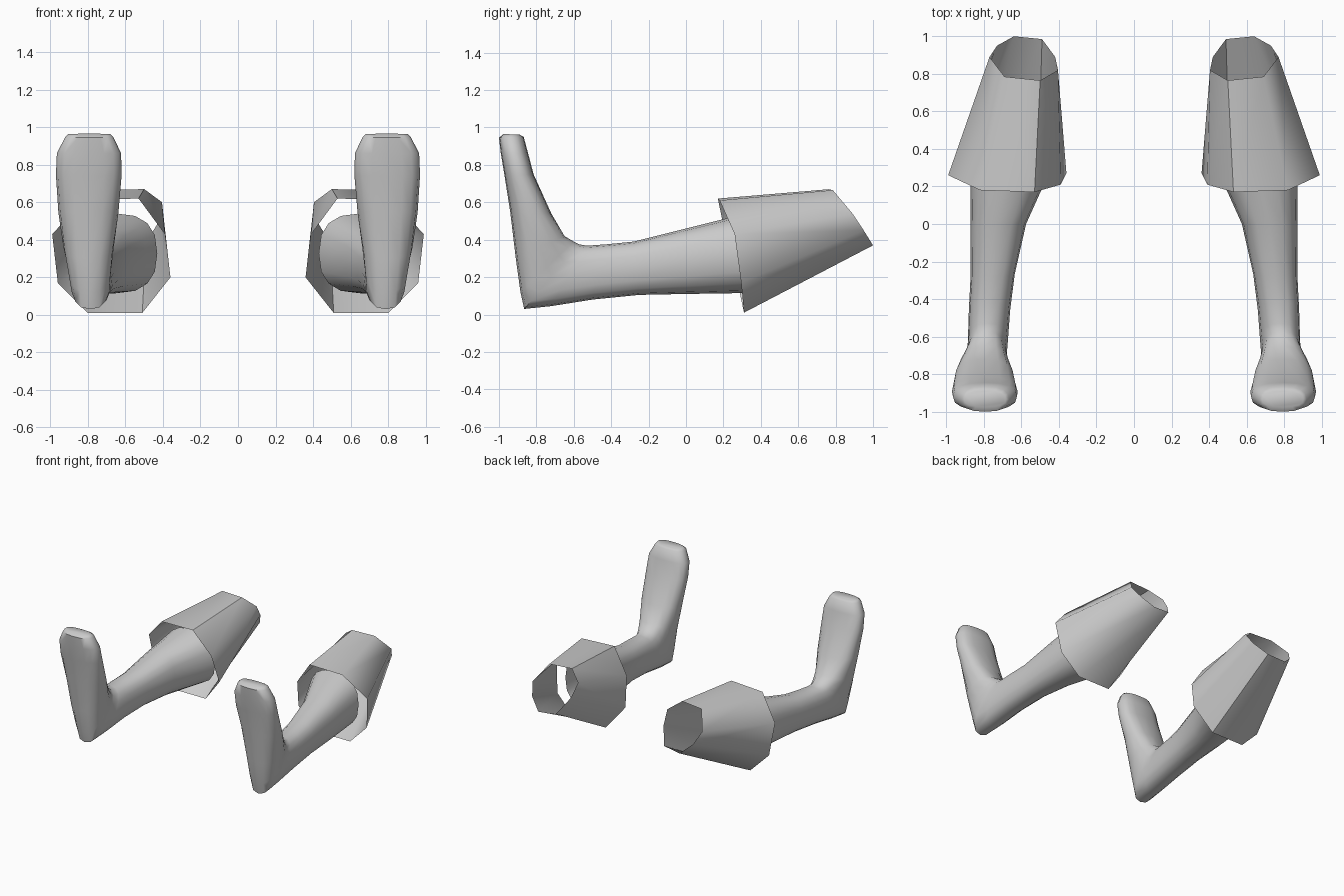
import bpy, bmesh
from math import sin, cos, pi, radians, copysign

if "Cube" in bpy.data.objects:
    bpy.data.objects.remove(bpy.data.objects["Cube"])


def loft(name, rings, cap_start=False):
    """Skin a list of equal-length point rings and mirror it across x = 0."""
    bm = bmesh.new()
    rows = [[bm.verts.new(p) for p in ring] for ring in rings]
    n = len(rows[0])
    for a, b in zip(rows, rows[1:]):
        for i in range(n):
            j = (i + 1) % n
            bm.faces.new((a[i], a[j], b[j], b[i]))
    if cap_start:
        bm.faces.new(rows[0])
    bmesh.ops.recalc_face_normals(bm, faces=bm.faces[:])
    mesh = bpy.data.meshes.new(name)
    bm.to_mesh(mesh)
    bm.free()
    obj = bpy.data.objects.new(name, mesh)
    bpy.context.collection.objects.link(obj)
    bpy.ops.object.select_all(action='DESELECT')
    obj.select_set(True)
    bpy.context.view_layer.objects.active = obj
    bpy.ops.object.shade_smooth_by_angle(angle=radians(50))
    mirror = obj.modifiers.new("Mirror", 'MIRROR')
    mirror.use_mirror_merge = False
    return obj


def section(y0, z0, y1, z1, x0, x1, sides=16, power=0.8):
    """Rounded cross-section spanning from the sole point to the top point."""
    pts = []
    for k in range(sides):
        c, s = cos(2 * pi * k / sides), sin(2 * pi * k / sides)
        c = copysign(abs(c) ** power, c)
        s = copysign(abs(s) ** power, s)
        t = (1 - c) / 2
        pts.append(((x0 + x1) / 2 + s * (x1 - x0) / 2,
                    y0 + (y1 - y0) * t, z0 + (z1 - z0) * t))
    return pts


# Foot and shin: underside (y, z), upper side (y, z), inner and outer x
leg_sections = [
    (-.975, .965, -.89, .962, .68, .905),
    (-1.0, .945, -.868, .95, .665, .92),
    (-.99, .86, -.845, .865, .623, .965),
    (-.97, .74, -.815, .75, .62, .97),
    (-.94, .55, -.72, .54, .637, .957),
    (-.91, .30, -.65, .42, .662, .93),
    (-.885, .12, -.60, .39, .675, .905),
    (-.865, .03, -.57, .375, .68, .893),
    (-.72, .045, -.53, .368, .672, .885),
    (-.50, .08, -.42, .376, .66, .88),
    (-.25, .105, -.28, .39, .635, .87),
    (0, .11, 0, .46, .575, .87),
    (.20, .113, .20, .51, .485, .87),
    (.32, .115, .32, .54, .43, .87),
]
loft("leg_and_foot", [section(*s) for s in leg_sections], cap_start=True)

# Short trouser leg: open eight-sided sleeve
hem = [(.53, .17, .62), (.82, .18, .61), (.99, .26, .43), (.96, .295, .17),
       (.80, .31, .01), (.51, .31, .01), (.36, .27, .20), (.39, .21, .43)]
waist = [(.50, .765, .67), (.69, .785, .665), (.77, .89, .54), (.73, .95, .45),
         (.64, 1.0, .37), (.49, .985, .385), (.42, .89, .50), (.405, .82, .60)]
loft("trouser_leg", [hem, waist])
